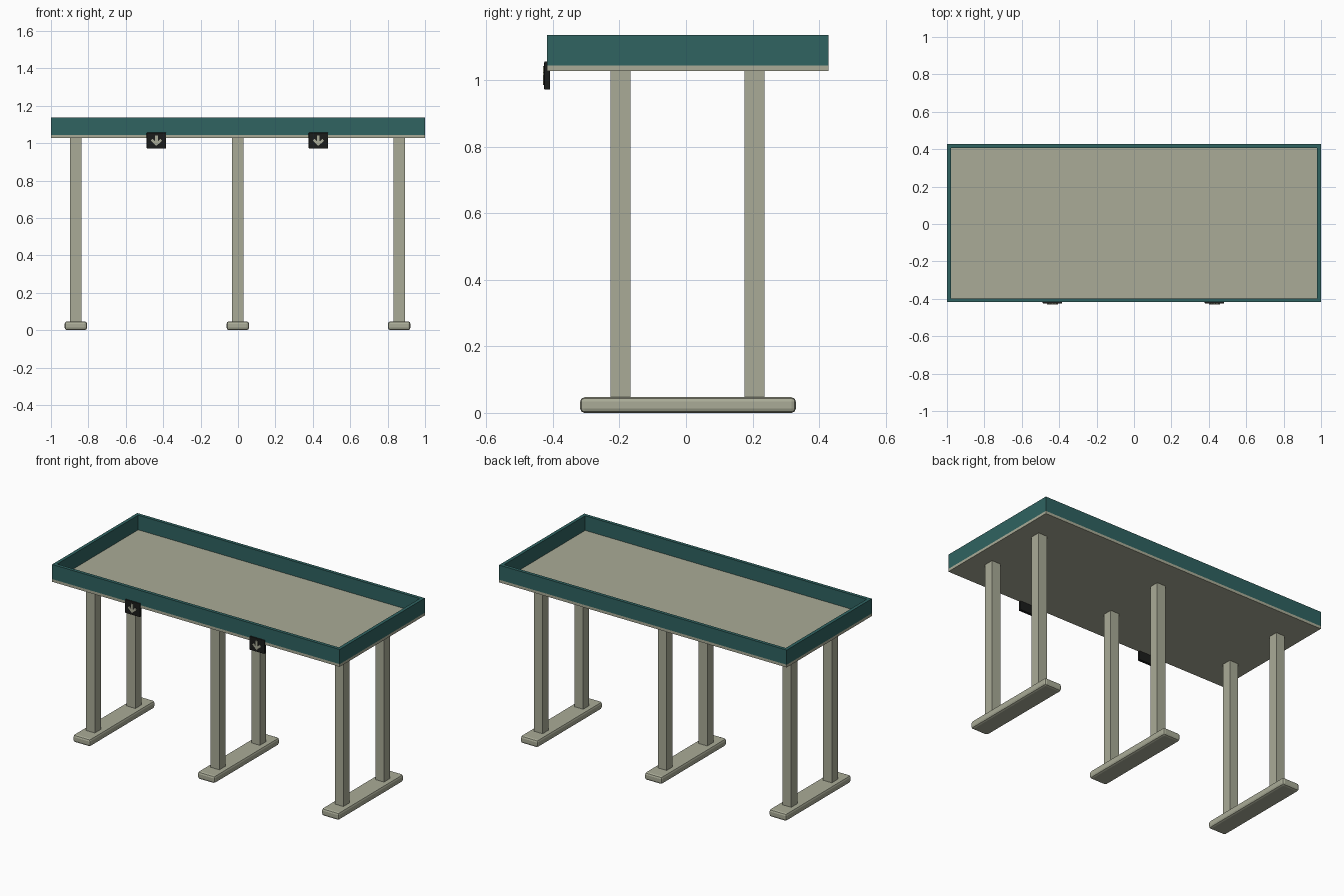
import bpy, bmesh

if "Cube" in bpy.data.objects:
    bpy.data.objects.remove(bpy.data.objects["Cube"])


def material(name, rgb):
    m = bpy.data.materials.new(name)
    m.diffuse_color = (*rgb, 1)
    m.use_nodes = True
    m.node_tree.nodes["Principled BSDF"].inputs["Base Color"].default_value = m.diffuse_color
    return m


KHAKI = material("khaki_grey", (0.40, 0.41, 0.31))
TEAL = material("dark_teal", (0.029, 0.125, 0.12))
BLACK = material("near_black", (0.011, 0.012, 0.011))


def finish(name, bm, mat):
    bmesh.ops.recalc_face_normals(bm, faces=bm.faces)
    me = bpy.data.meshes.new(name)
    bm.to_mesh(me)
    bm.free()
    me.materials.append(mat)
    ob = bpy.data.objects.new(name, me)
    bpy.context.collection.objects.link(ob)
    return ob


def box(name, lo, hi, mat, bevel=0):
    bm = bmesh.new()
    bmesh.ops.create_cube(bm, size=1)
    for v in bm.verts:
        v.co = [(a + b) / 2 + c * (b - a) for a, b, c in zip(lo, hi, v.co)]
    if bevel:
        bmesh.ops.bevel(bm, geom=bm.edges[:], offset=bevel, segments=2,
                        profile=0.5, affect='EDGES')
    return finish(name, bm, mat)


Y0, Y1 = -0.418, 0.428          # front and back edges of the tray
Z0, Z1, Z2 = 1.027, 1.044, 1.136  # board bottom, board top, rim top
T = 0.021                       # rim thickness

# Table board
box("table_board", (-1, Y0, Z0), (1, Y1, Z1), KHAKI)

# Rim: one mitred ring with a rectangular section
bm = bmesh.new()
loops = []
for inset, z in ((0, Z1), (0, Z2), (T, Z2), (T, Z1)):
    x, a, b = 1 - inset, Y0 + inset, Y1 - inset
    loops.append([bm.verts.new(p) for p in
                  ((-x, a, z), (x, a, z), (x, b, z), (-x, b, z))])
for i in range(4):
    p, q = loops[i], loops[(i + 1) % 4]
    for j in range(4):
        k = (j + 1) % 4
        bm.faces.new((p[j], p[k], q[k], q[j]))
finish("tray_rim", bm, TEAL)

# Three supports: a rounded foot bar with two square legs
for side, x in (("left", -0.867), ("middle", -0.001), ("right", 0.862)):
    box(f"{side}_foot", (x - 0.06, -0.318, 0), (x + 0.06, 0.33, 0.047),
        KHAKI, 0.013)
    for end, y in (("front", -0.197), ("back", 0.206)):
        box(f"{side}_{end}_leg", (x - 0.03, y - 0.03, 0.045),
            (x + 0.03, y + 0.03, Z0 + 0.002), KHAKI)

# Front plates, each with a raised down arrow
half = [(0.007, 1.042), (0.007, 1.010), (0.021, 1.023), (0.030, 1.013)]
outline = half + [(0, 0.985)] + [(-x, z) for x, z in reversed(half)]
for side, cx in (("left", -0.436), ("right", 0.43)):
    box(f"{side}_front_plate", (cx - 0.052, -0.426, 0.971),
        (cx + 0.052, -0.408, 1.056), BLACK, 0.003)
    bm = bmesh.new()
    face = bm.faces.new([bm.verts.new((cx + x, -0.43, z)) for x, z in outline])
    ext = bmesh.ops.extrude_face_region(bm, geom=[face], use_keep_orig=True)
    for v in ext["geom"]:
        if isinstance(v, bmesh.types.BMVert):
            v.co.y += 0.006
    finish(f"{side}_plate_arrow", bm, KHAKI)
